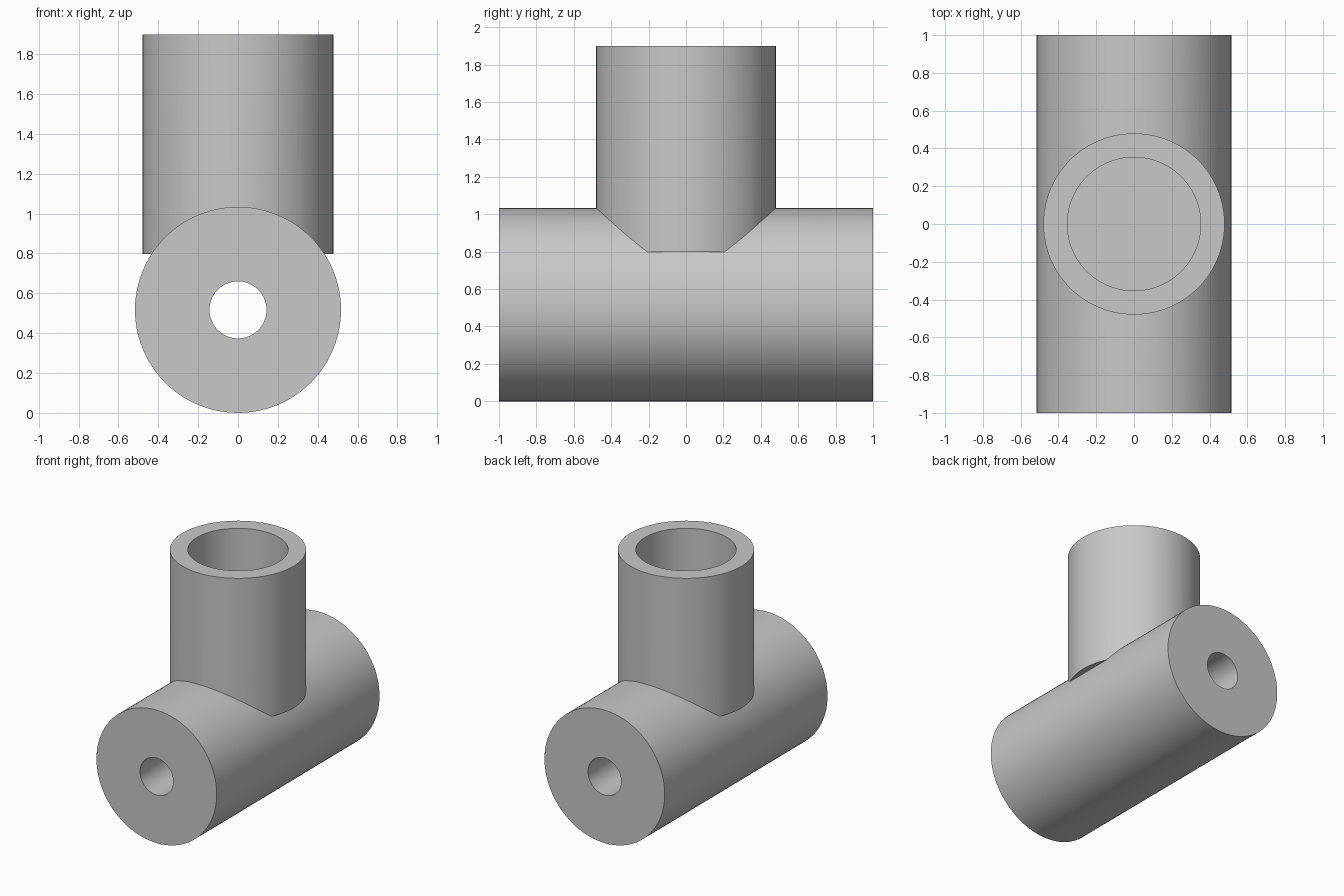
import bpy
import math

# Main dimensions
BODY_R, BODY_LEN, BORE_R = 0.517, 2.0, 0.143
NECK_R, SOCKET_R = 0.48, 0.353
NECK_BOTTOM, NECK_TOP = 0.797, 1.9
SIDES = 96

cube = bpy.data.objects.get("Cube")
if cube:
    bpy.data.objects.remove(cube, do_unlink=True)

# Single grey material
grey = bpy.data.materials.new("plain grey")
grey.use_nodes = True
colour = (0.58, 0.58, 0.58, 1.0)
grey.diffuse_color = colour
grey.node_tree.nodes["Principled BSDF"].inputs["Base Color"].default_value = colour


def cylinder(name, radius, length, centre, along_y=False):
    bpy.ops.mesh.primitive_cylinder_add(
        vertices=SIDES, radius=radius, depth=length, location=centre,
        rotation=(math.pi / 2 if along_y else 0, 0, 0))
    obj = bpy.context.object
    obj.name = name
    obj.data.materials.append(grey)
    return obj


def combine(target, tool, operation):
    """Apply a boolean to the target and discard the tool."""
    mod = target.modifiers.new(operation.title(), 'BOOLEAN')
    mod.operation = operation
    mod.solver = 'EXACT'
    mod.object = tool
    bpy.ops.object.select_all(action='DESELECT')
    target.select_set(True)
    bpy.context.view_layer.objects.active = target
    bpy.ops.object.modifier_apply(modifier=mod.name)
    bpy.data.objects.remove(tool, do_unlink=True)


# Horizontal body with the upright neck merged into it
tee = cylinder("tee_fitting", BODY_R, BODY_LEN, (0, 0, BODY_R), along_y=True)
neck = cylinder("neck", NECK_R, NECK_TOP - NECK_BOTTOM,
                (0, 0, (NECK_TOP + NECK_BOTTOM) / 2))
combine(tee, neck, 'UNION')

# Narrow bore right through the body
bore = cylinder("bore_cutter", BORE_R, BODY_LEN + 0.2, (0, 0, BODY_R), along_y=True)
combine(tee, bore, 'DIFFERENCE')

# Flat-bottomed socket sunk into the neck
socket_top = NECK_TOP + 0.1
socket = cylinder("socket_cutter", SOCKET_R, socket_top - NECK_BOTTOM,
                  (0, 0, (socket_top + NECK_BOTTOM) / 2))
combine(tee, socket, 'DIFFERENCE')

# Smooth walls, crisp rims
bpy.ops.object.shade_smooth_by_angle(angle=math.radians(30))
